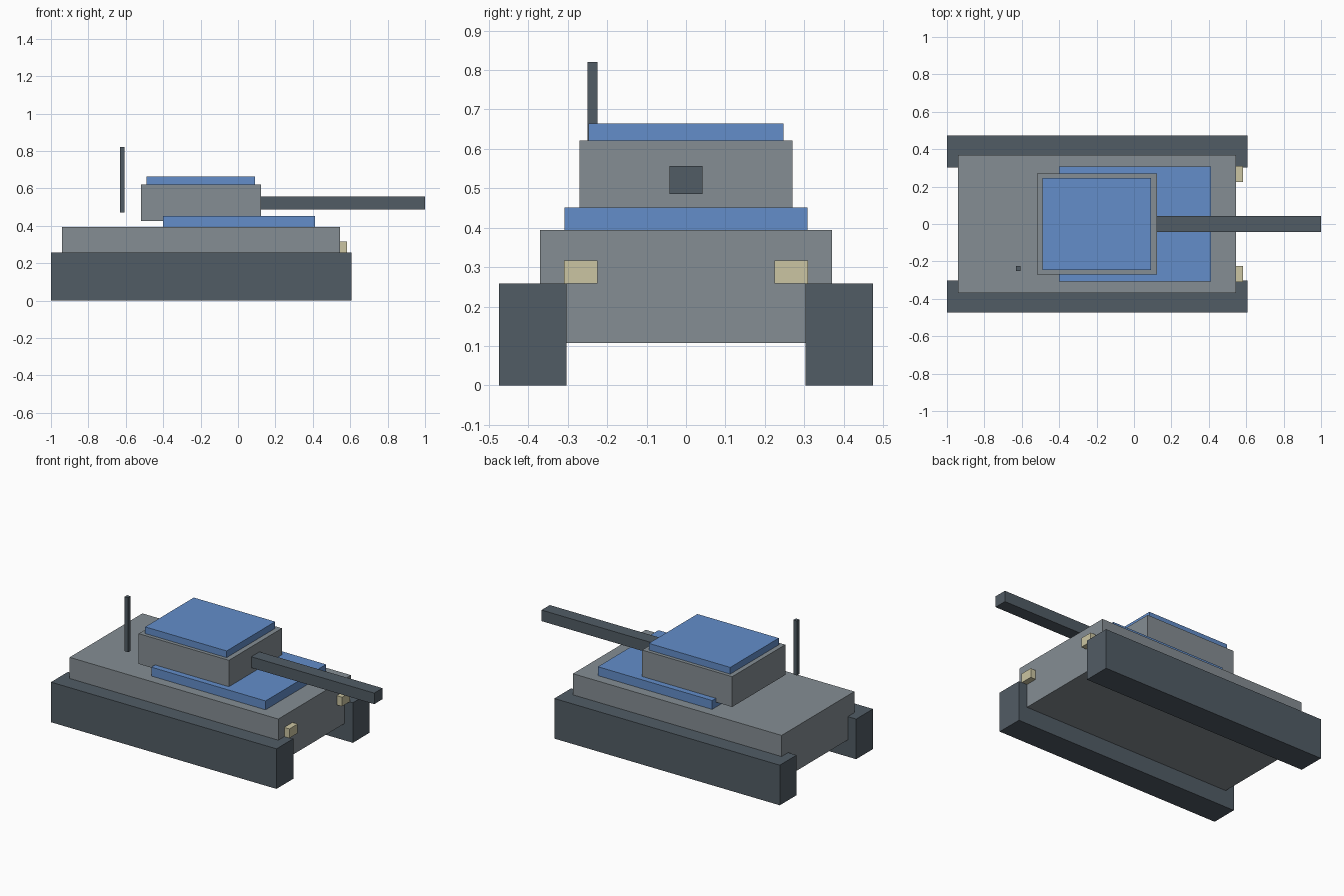
import bpy
import bmesh
from mathutils import Vector

default = bpy.data.objects.get("Cube")
if default:
    bpy.data.objects.remove(default, do_unlink=True)


def material(name, rgb):
    mat = bpy.data.materials.new(name)
    mat.use_nodes = True
    colour = (*rgb, 1.0)
    mat.diffuse_color = colour
    mat.node_tree.nodes["Principled BSDF"].inputs["Base Color"].default_value = colour
    return mat


grey = material("armour grey", (0.235, 0.27, 0.295))
dark = material("dark steel", (0.083, 0.107, 0.13))
blue = material("panel blue", (0.125, 0.27, 0.59))
cream = material("lamp cream", (0.6, 0.56, 0.36))


def box(name, mat, x, y, z):
    """Flat-shaded box spanning the given (low, high) ranges."""
    low, high = (Vector(c) for c in zip(x, y, z))
    bm = bmesh.new()
    bmesh.ops.create_cube(bm, size=1)
    bmesh.ops.scale(bm, vec=high - low, verts=bm.verts)
    mesh = bpy.data.meshes.new(name)
    bm.to_mesh(mesh)
    bm.free()
    mesh.materials.append(mat)
    obj = bpy.data.objects.new(name, mesh)
    obj.location = (low + high) / 2
    bpy.context.collection.objects.link(obj)
    return obj


# Hull and raised deck panel
box("hull", grey, (-0.94, 0.546), (-0.37, 0.37), (0.108, 0.394))
box("deck_panel", blue, (-0.402, 0.412), (-0.308, 0.308), (0.394, 0.451))

# Turret, roof panel and gun
box("turret", grey, (-0.518, 0.124), (-0.27, 0.27), (0.426, 0.621))
box("turret_roof", blue, (-0.488, 0.092), (-0.247, 0.247), (0.621, 0.664))
box("gun_barrel", dark, (0.12, 1.0), (-0.042, 0.042), (0.486, 0.557))

# Antenna
box("antenna", dark, (-0.632, -0.607), (-0.25, -0.225), (0.47, 0.821))

# Mirrored tracks and headlights
for side, name in ((-1, "front"), (1, "back")):
    def mirrored(a, b):
        return sorted((side * a, side * b))
    box(name + "_track", dark, (-1.0, 0.606), mirrored(0.303, 0.474), (0.0, 0.258))
    box(name + "_headlight", cream, (0.54, 0.583), mirrored(0.225, 0.309), (0.258, 0.317))
